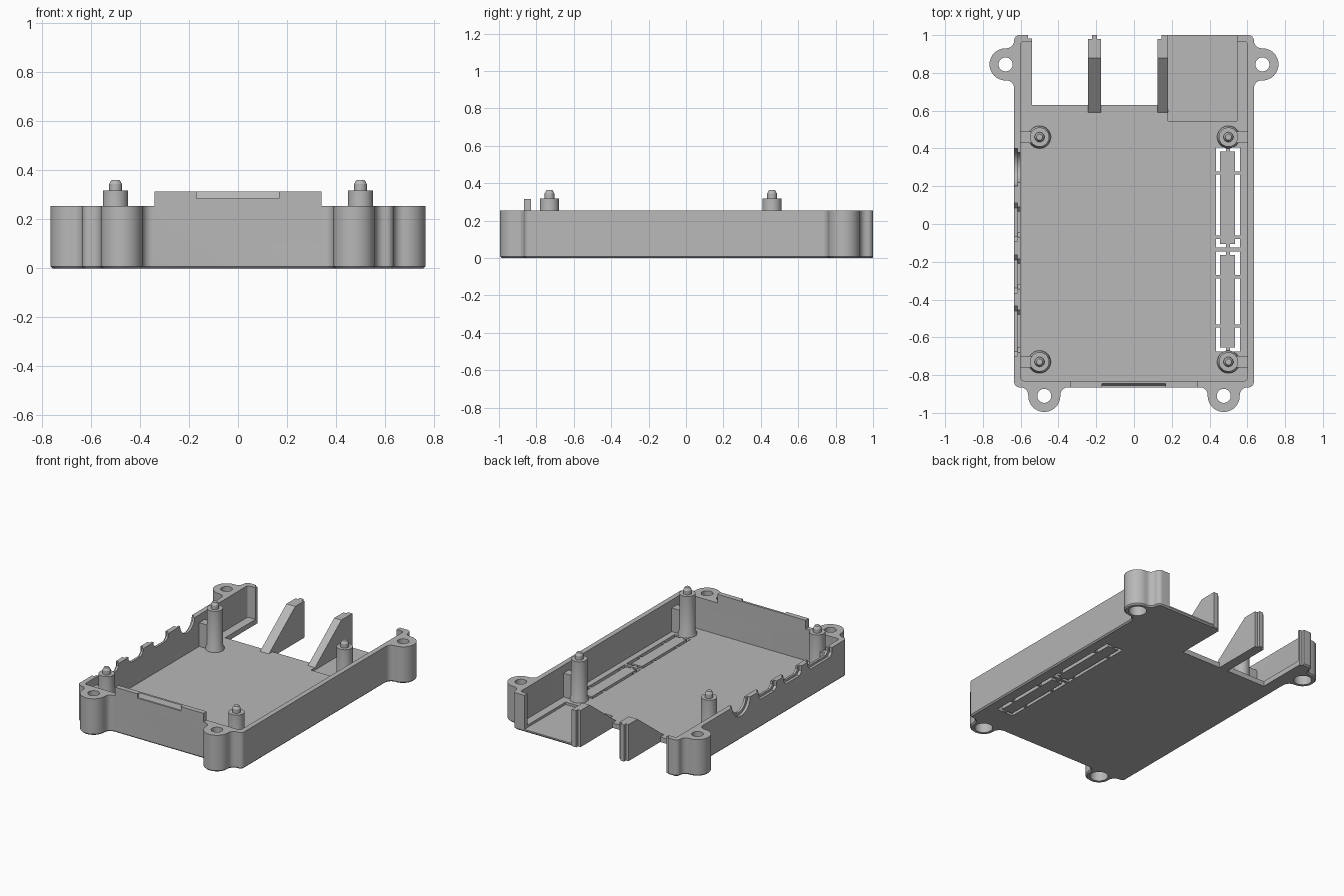
import bpy, bmesh, math

if "Cube" in bpy.data.objects:
    bpy.data.objects.remove(bpy.data.objects["Cube"], do_unlink=True)

grey = bpy.data.materials.new("plain_grey")
grey.use_nodes = True
GREY = (0.48, 0.48, 0.48, 1)
grey.diffuse_color = GREY
for node in grey.node_tree.nodes:
    if node.type == 'BSDF_PRINCIPLED':
        node.inputs["Base Color"].default_value = GREY


def finish(name, bm):
    bmesh.ops.recalc_face_normals(bm, faces=bm.faces)
    me = bpy.data.meshes.new(name)
    bm.to_mesh(me)
    bm.free()
    me.materials.append(grey)
    ob = bpy.data.objects.new(name, me)
    bpy.context.collection.objects.link(ob)
    return ob


def prism(name, pts, lo, hi, axis='z', chamfer=0):
    """Extrude a 2D outline along an axis; x-axis outlines are (y, z)."""
    bm = bmesh.new()
    place = (lambda p, h: (p[0], p[1], h)) if axis == 'z' else (lambda p, h: (h, p[0], p[1]))
    base = bm.faces.new([bm.verts.new(place(p, lo)) for p in pts])
    ext = bmesh.ops.extrude_face_region(bm, geom=[base], use_keep_orig=True)
    top = [g for g in ext["geom"] if isinstance(g, bmesh.types.BMVert)]
    for v in top:
        v.co[2 if axis == 'z' else 0] = hi
    bmesh.ops.recalc_face_normals(bm, faces=bm.faces)
    if chamfer:
        bmesh.ops.bevel(bm, geom=list(base.edges), offset=chamfer, segments=1, affect='EDGES')
    return finish(name, bm)


def box(name, x0, x1, y0, y1, z0, z1):
    return prism(name, [(x0, y0), (x1, y0), (x1, y1), (x0, y1)], z0, z1)


def lathe(name, x, y, profile, n=32):
    """Closed solid of revolution from (radius, z) points."""
    bm = bmesh.new()
    rings = [[bm.verts.new((x + r * math.cos(2 * math.pi * i / n),
                            y + r * math.sin(2 * math.pi * i / n), z)) for i in range(n)]
             for r, z in profile]
    for a, b in zip(rings, rings[1:]):
        for i in range(n):
            j = (i + 1) % n
            bm.faces.new((a[i], a[j], b[j], b[i]))
    bm.faces.new(rings[0])
    bm.faces.new(rings[-1])
    return finish(name, bm)


def arc(cx, cy, r, a0, a1, n):
    return [(cx + r * math.cos(math.radians(a0 + (a1 - a0) * i / n)),
             cy + r * math.sin(math.radians(a0 + (a1 - a0) * i / n))) for i in range(n + 1)]


def cut(target, cutter):
    cutter.hide_render = True
    mod = target.modifiers.new("cut", 'BOOLEAN')
    mod.operation = 'DIFFERENCE'
    mod.solver = 'EXACT'
    mod.object = cutter
    bpy.context.view_layer.objects.active = target
    bpy.ops.object.modifier_apply(modifier=mod.name)
    bpy.data.objects.remove(cutter, do_unlink=True)


WALL, FLOOR, LUG = 0.255, 0.035, 0.085

# Outer outline: rounded box with four filleted screw lugs, right half then mirrored
half = (arc(0.35, -0.905, 0.04, 90, -2.3, 6)
        + arc(0.475, -0.91, LUG, 177.7, 362.3, 20)[1:]
        + arc(0.60, -0.905, 0.04, 182.3, 90, 6)[1:]
        + arc(0.605, -0.835, 0.03, -90, 0, 6)
        + arc(0.675, 0.72, 0.04, 180, 87.7, 6)
        + arc(0.68, 0.845, LUG, -92.3, 92.3, 20)[1:]
        + arc(0.675, 0.97, 0.04, -87.7, -180, 6)[1:]
        + arc(0.605, 0.97, 0.03, 0, 90, 6)[1:])
outline = half + [(-x, y) for x, y in reversed(half)]
case = prism("case_tray", outline, 0, 0.315, chamfer=0.009)

# Trim the walls down, leaving the raised middle of the front wall
cut(case, box("trim", 0.34, 1, -1.2, 1.2, WALL, 1))
cut(case, box("trim", -1, -0.34, -1.2, 1.2, WALL, 1))
cut(case, box("trim", -0.5, 0.5, -0.82, 1.2, WALL, 1))

# Interior with small rounded corners
r = 0.015
inner = (arc(0.6 - r, -0.83 + r, r, -90, 0, 4) + arc(0.6 - r, 0.965 - r, r, 0, 90, 4)
         + arc(-0.6 + r, 0.965 - r, r, 90, 180, 4) + arc(-0.6 + r, -0.83 + r, r, 180, 270, 4))
cut(case, prism("hollow", inner, FLOOR, 1))

# Rear opening, floor cut-out and sunken bay
cut(case, box("rear_opening", -0.54, 0.545, 0.93, 1.2, FLOOR, 1))
cut(case, box("floor_cutout", -0.54, 0.18, 0.63, 1.2, -1, 1))
cut(case, box("bay", 0.18, 0.545, 0.545, 1.2, 0.018, 1))
cut(case, box("rear_notch", -0.56, -0.5, 0.983, 1.2, -1, 1))

# Latch notch in the front wall
cut(case, prism("latch_notch", [(-0.9, 0.285), (-0.855, 0.285), (-0.84, 0.33), (-0.9, 0.33)],
                -0.17, 0.167, 'x'))

# Screw holes with counterbores underneath
for x, y in ((0.475, -0.91), (-0.475, -0.91), (0.68, 0.845), (-0.68, 0.845)):
    cut(case, lathe("screw_hole", x, y, [(0.057, -0.1), (0.057, 0.11), (0.037, 0.111), (0.037, 0.5)]))


# Port openings in the right wall: a wide outer recess and a narrower through cut
def port_profile(y0, y1, depth):
    c = 0.025
    return [(y0, 0.3), (y0, WALL - depth + c), (y0 + c, WALL - depth),
            (y1 - c, WALL - depth), (y1, WALL - depth + c), (y1, 0.3)]


for y0, y1 in ((-0.09, 0.11), (-0.365, -0.165), (-0.70, -0.435)):
    cut(case, prism("port_recess", port_profile(y0, y1, 0.06), -0.8, -0.616, 'x'))
    cut(case, prism("port_cut", port_profile(y0 + 0.02, y1 - 0.02, 0.045), -0.8, -0.55, 'x'))
for rad, x1 in ((0.1, -0.616), (0.08, -0.55)):
    cut(case, prism("jack_cut", [(0.395 - 0.095 + rad, 0.4)] + [(0.3 - rad, 0.4)]
                    + arc(0.3, 0.26, rad, 180, 360, 16), -0.8, x1, 'x'))

parts = [case]

# Vent slots: opening in the floor, centre bar and thin bridges
for y0, y1, ticks in ((-0.125, 0.405, (-0.07, 0.27)), (-0.675, -0.145, (-0.54, -0.28))):
    cut(case, box("vent_cut", 0.435, 0.56, y0, y1, -1, 0.1))
    parts.append(box("vent_bar", 0.456, 0.536, y0 + 0.02, y1 - 0.02, 0, FLOOR))
    parts.append(box("vent_end_bridge", 0.487, 0.507, y0 - 0.003, y1 + 0.003, 0.003, FLOOR - 0.003))
    for t in ticks:
        parts.append(box("vent_bridge", 0.432, 0.563, t - 0.009, t + 0.009, 0.003, FLOOR - 0.003))

# Board posts with locating pins and ribs to the side walls
for side in (-1, 1):
    for y in (-0.73, 0.46):
        parts.append(lathe("board_post", side * 0.5, y,
                           [(0.06, 0.02), (0.06, 0.045), (0.051, 0.065), (0.051, 0.318), (0.026, 0.318),
                            (0.026, 0.345), (0.016, 0.362)]))
        a, b = sorted((side * 0.5, side * 0.61))
        parts.append(box("post_rib", a, b, y - 0.03, y + 0.03, 0.02, 0.2))

# Tapered rear fins with tongues
for x0, x1, t0, t1 in ((-0.243, -0.175, -0.223, -0.195), (0.125, 0.18, 0.146, 0.18)):
    parts.append(prism("rear_fin", [(0.59, 0.0), (0.98, 0.0), (0.98, WALL), (0.88, WALL),
                                    (0.59, FLOOR)], x0, x1, 'x'))
    parts.append(box("fin_tongue", t0, t1, 0.97, 1.0, 0, WALL))

# Smooth curved faces, keep edges sharp
bpy.ops.object.select_all(action='DESELECT')
for ob in parts:
    ob.select_set(True)
bpy.context.view_layer.objects.active = case
bpy.ops.object.shade_smooth_by_angle(angle=math.radians(30))
